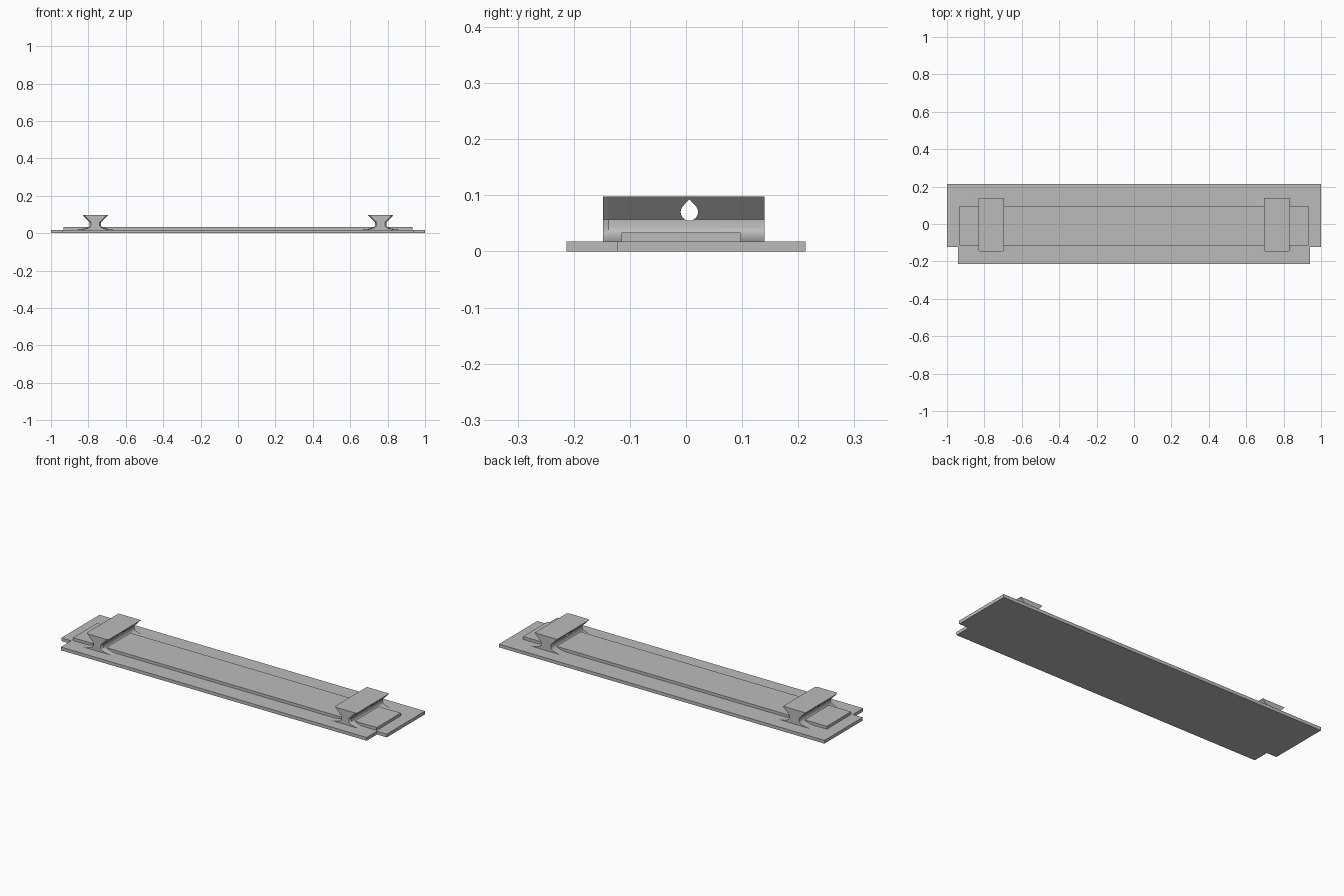
import bpy, bmesh, math

cube = bpy.data.objects.get("Cube")
if cube:
    bpy.data.objects.remove(cube, do_unlink=True)

grey = bpy.data.materials.new("plain grey")
grey.use_nodes = True
colour = (0.5, 0.5, 0.5, 1)
grey.diffuse_color = colour
grey.node_tree.nodes["Principled BSDF"].inputs["Base Color"].default_value = colour


def loft(name, rings):
    """Skin a row of matching closed outlines and cap both ends."""
    bm = bmesh.new()
    rows = [[bm.verts.new(p) for p in ring] for ring in rings]
    count = len(rows[0])
    for a, b in zip(rows, rows[1:]):
        for i in range(count):
            j = (i + 1) % count
            bm.faces.new((a[i], a[j], b[j], b[i]))
    bm.faces.new(rows[0])
    bm.faces.new(rows[-1])
    bmesh.ops.recalc_face_normals(bm, faces=bm.faces)
    mesh = bpy.data.meshes.new(name)
    bm.to_mesh(mesh)
    bm.free()
    obj = bpy.data.objects.new(name, mesh)
    bpy.context.collection.objects.link(obj)
    mesh.materials.append(grey)
    return obj


def slab(name, outline, low, high):
    return loft(name, [[(x, y, z) for x, y in outline] for z in (low, high)])


def mirrored(half):
    return half + [(-x, y) for x, y in reversed(half)]


BASE_TOP = 0.018

# Base plate with notched front corners
slab("base_plate", mirrored([(0.94, -0.213), (0.94, -0.122), (1, -0.122), (1, 0.213)]), 0, BASE_TOP)

# Raised centre panel
slab("raised_panel", mirrored([(0.933, -0.115), (0.933, 0.097)]), BASE_TOP - 0.002, 0.034)

# Rail cross-section: flared foot, narrow neck, dovetail head
foot = []
for i in range(9):
    t = math.radians(90 * i / 8)
    foot.append((0.099 - 0.069 * math.sin(t), 0.043 - 0.025 * math.cos(t)))
section = mirrored(foot + [(0.03, 0.057), (0.069, 0.098)])

# Teardrop cable hole outline
drop = [(0.006, 0.093)]
for i in range(25):
    t = math.radians(45 - 270 * i / 24)
    drop.append((0.006 + 0.0155 * math.cos(t), 0.0705 + 0.0155 * math.sin(t)))

for side, label in ((-1, "right"), (1, "left")):
    centre = side * 0.763
    rings = []
    for y, inset in ((-0.148, 0.008), (-0.138, 0), (0.14, 0)):
        rings.append([(centre + math.copysign(abs(x) - inset, x), y, z) for x, z in section])
    rail = loft(label + "_rail", rings)
    cutter = loft(label + "_hole_cutter", [[(centre + dx, y, z) for y, z in drop] for dx in (-0.15, 0.15)])
    cutter.hide_render = True
    cutter.hide_viewport = True
    cutter.display_type = 'WIRE'
    cut = rail.modifiers.new("hole", 'BOOLEAN')
    cut.operation = 'DIFFERENCE'
    cut.solver = 'EXACT'
    cut.object = cutter
    bpy.context.view_layer.update()
    # Apply the cut, then drop the helper
    done = bpy.data.meshes.new_from_object(rail.evaluated_get(bpy.context.evaluated_depsgraph_get()))
    rail.modifiers.clear()
    rail.data = done
    bpy.data.objects.remove(cutter, do_unlink=True)
    bpy.ops.object.select_all(action='DESELECT')
    rail.select_set(True)
    bpy.context.view_layer.objects.active = rail
    bpy.ops.object.shade_smooth_by_angle(angle=math.radians(30))
